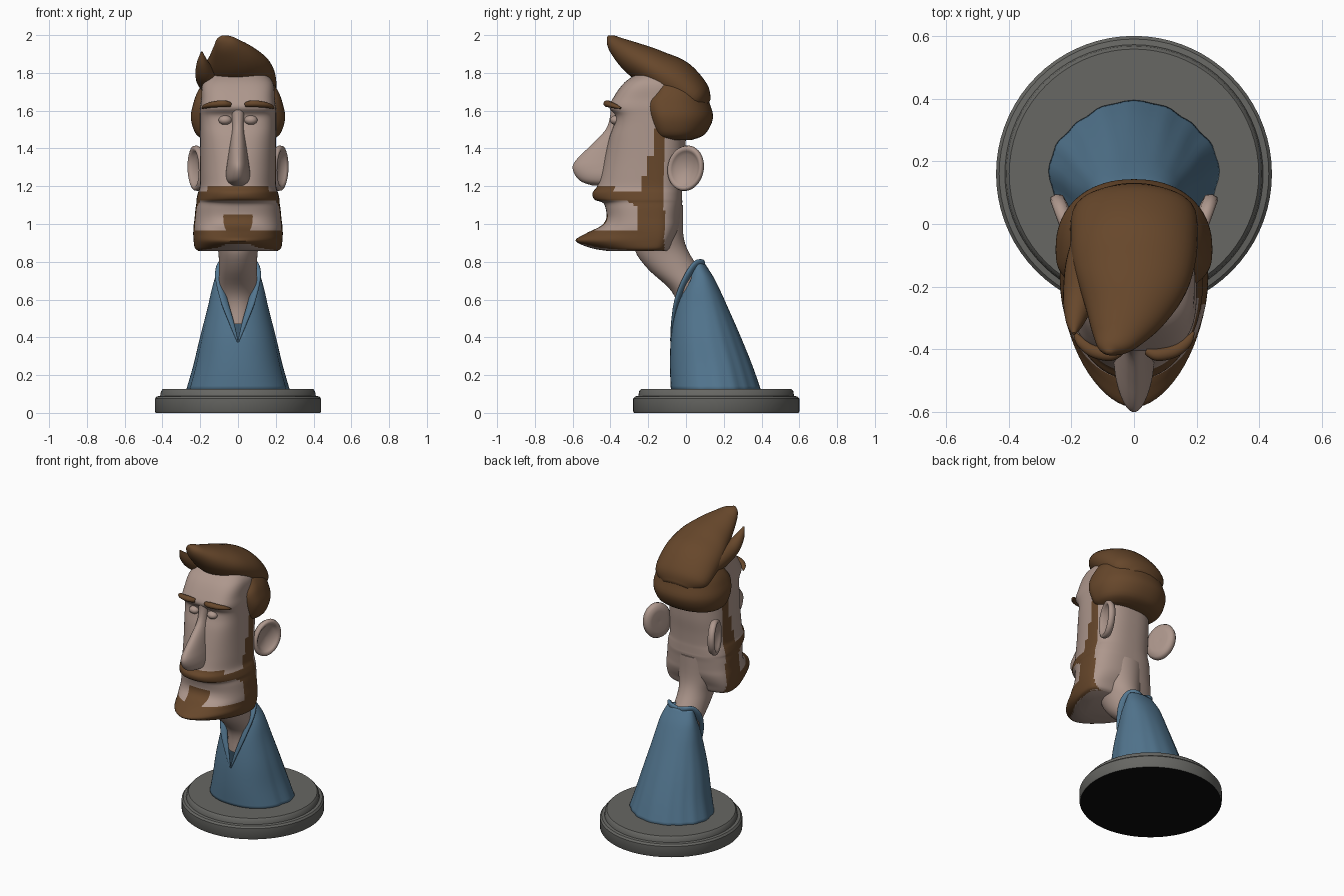
import bpy, bmesh, math
from mathutils import Matrix, Vector

if "Cube" in bpy.data.objects:
    bpy.data.objects.remove(bpy.data.objects["Cube"])


def material(name, rgb):
    m = bpy.data.materials.new(name)
    m.use_nodes = True
    m.diffuse_color = (*rgb, 1)
    m.node_tree.nodes["Principled BSDF"].inputs["Base Color"].default_value = (*rgb, 1)
    return m


skin = material("skin", (.42, .31, .265))
hair = material("brown hair", (.135, .063, .024))
blue = material("blue cloth", (.085, .18, .275))
grey = material("grey stone", (.135, .135, .125))
black = material("black underside", (.004, .004, .004))


def smooth_rows(rows, steps):
    """Catmull-Rom resampling of a list of parameter rows."""
    out = []
    for i in range(len(rows) - 1):
        a, b, c, d = (rows[max(0, min(len(rows) - 1, i + k))] for k in (-1, 0, 1, 2))
        for s in range(steps):
            t = s / steps
            out.append([q + .5 * t * (r - p + t * (2 * p - 5 * q + 4 * r - u + t * (3 * (q - r) + u - p)))
                        for p, q, r, u in zip(a, b, c, d)])
    return out + [list(rows[-1])]


def skin_rings(name, rings, mats, caps=(True, True), rule=None, matrix=None, angle=50):
    """Bridge rings of points into a mesh object."""
    bm = bmesh.new()
    loops = [[bm.verts.new(p) for p in ring] for ring in rings]
    n = len(rings[0])
    for lo, hi in zip(loops, loops[1:]):
        for i in range(n):
            bm.faces.new((lo[i], lo[(i + 1) % n], hi[(i + 1) % n], hi[i]))
    for use, loop in zip(caps, (loops[0], loops[-1])):
        if use:
            bm.faces.new(loop)
    if matrix:
        bm.transform(matrix)
    bmesh.ops.recalc_face_normals(bm, faces=bm.faces)
    if rule:
        for f in bm.faces:
            f.material_index = rule(f.calc_center_median(), f.normal)
    me = bpy.data.meshes.new(name)
    bm.to_mesh(me)
    bm.free()
    for m in mats:
        me.materials.append(m)
    ob = bpy.data.objects.new(name, me)
    bpy.context.collection.objects.link(ob)
    bpy.ops.object.select_all(action='DESELECT')
    ob.select_set(True)
    bpy.context.view_layer.objects.active = ob
    bpy.ops.object.shade_smooth_by_angle(angle=math.radians(angle))
    return ob


def power(v, p):
    return math.copysign(abs(v) ** (2 / p), v)


def section(z, front, back, mid, width, pf, pb, fold=0, n=72):
    """Horizontal outline with separate front and back curvature."""
    ring = []
    for i in range(n):
        t = math.tau * i / n
        c, s = math.cos(t), math.sin(t)
        p, depth = (pf, mid - front) if s < 0 else (pb, back - mid)
        k = 1 + fold * (math.cos(4 * t) - 1 + .3 * math.cos(16 * t)) * (s > -.3)
        ring.append((k * width * power(c, p), mid + k * depth * power(s, p), z))
    return ring


def stack(name, rows, mats, steps=4, **kw):
    return skin_rings(name, [section(*r) for r in smooth_rows(rows, steps)], mats, **kw)


def lock(name, rows, mat, side=(1, 0, 0), n=24):
    """Tapering elliptical tube; rows are x, y, z, radius along side, thickness."""
    rows = smooth_rows(rows, 5)
    rings = []
    for i, (x, y, z, ra, rb) in enumerate(rows):
        a, b = rows[max(i - 1, 0)], rows[min(i + 1, len(rows) - 1)]
        tan = (Vector(b[:3]) - Vector(a[:3])).normalized()
        u = Vector(side)
        u = (u - tan * u.dot(tan)).normalized()
        v = tan.cross(u)
        rings.append([Vector((x, y, z)) + u * ra * math.cos(math.tau * k / n)
                      + v * rb * math.sin(math.tau * k / n) for k in range(n)])
    return skin_rings(name, rings, [mat])


def lathe(name, profile, mats, n=72, **kw):
    rings = [[(r * math.cos(math.tau * i / n), r * math.sin(math.tau * i / n), z)
              for i in range(n)] for r, z in profile]
    return skin_rings(name, rings, mats, **kw)


# Round stepped plinth
lathe("plinth", [(.435, 0), (.44, .008), (.44, .075), (.43, .087), (.412, .09),
                 (.408, .115), (.398, .126)], [grey, black],
      rule=lambda c, n: int(n.z < -.9), matrix=Matrix.Translation((0, .16, 0)), angle=35)

# Shirt shell with the V opening cut out
shirt = stack("shirt", [
    (.12, -.08, .395, .17, .272, 2.2, 2.2, .035), (.25, -.085, .35, .15, .235, 2.2, 2.2, .03),
    (.4, -.08, .29, .12, .2, 2.2, 2.2, .02), (.55, -.06, .225, .1, .162, 2.2, 2.2, .01),
    (.65, -.03, .18, .085, .14, 2.2, 2.2, 0), (.72, 0, .145, .08, .12, 2.2, 2.2, 0),
    (.79, .02, .1, .06, .09, 2.2, 2.2, 0)], [blue], caps=(False, False))
wedge = [(0, .37), (.1, .7), (.1, .9), (-.1, .9), (-.1, .7)]
cutter = skin_rings("neck_cutter", [[(x, y, z) for x, z in wedge] for y in (-.3, .03)], [blue])
cutter.hide_render = True
shell = shirt.modifiers.new("thickness", 'SOLIDIFY')
shell.thickness, shell.offset = .012, -1
cut = shirt.modifiers.new("opening", 'BOOLEAN')
cut.object, cut.operation, cut.solver = cutter, 'DIFFERENCE', 'EXACT'
bpy.context.view_layer.objects.active = shirt
for m in ("thickness", "opening"):
    bpy.ops.object.modifier_apply(modifier=m)
bpy.data.objects.remove(cutter)

# Lapels along the opening and collar around the nape
for sx, label in ((1, "left"), (-1, "right")):
    lock(label + "_lapel", [
        (0, .085, .775, .02, .012), (sx * .05, .085, .79, .022, .014), (sx * .085, .05, .785, .024, .014),
        (sx * .1, .005, .72, .024, .014), (sx * .075, -.045, .6, .022, .012),
        (sx * .035, -.07, .48, .014, .008), (sx * .003, -.08, .38, .004, .004)], blue, side=(.6 * sx, 0, .8))

# Leaning neck
stack("neck", [
    (.47, -.045, .12, .04, .08, 2, 2), (.58, -.048, .14, .05, .095, 2, 2),
    (.66, -.09, .12, .02, .1, 2, 2), (.76, -.2, .07, -.06, .1, 2, 2),
    (.86, -.27, .01, -.12, .105, 2, 2), (.95, -.26, -.015, -.13, .125, 2, 2),
    (1.1, -.2, -.015, -.12, .14, 2, 2)], [skin])


# Head with painted beard, moustache and sideburns
def beard_rule(c, n):
    a = abs(c.x)
    if n.z < -.9 or c.y > -.115 or c.z > 1.5:
        return 0
    if c.z > 1.17:
        edge = -.25 + .08 * min(1, (c.z - 1.17) / .25)
        moustache = c.z < 1.2 and c.y < -.38
        return int(c.y > edge or moustache)
    cheek = .965 < c.z < 1.125 and c.y < -.25 - .06 * max(0, (c.z - 1.08) / .045)
    soul_patch = a < .07 and c.z < 1.05
    return int(not cheek or soul_patch)


stack("head", [
    (.858, -.42, -.1, -.19, .21, 1.9, 3), (.872, -.5, -.085, -.18, .228, 1.8, 3),
    (.91, -.585, -.07, -.17, .235, 1.8, 3), (.95, -.53, -.05, -.17, .237, 1.9, 2.8),
    (.99, -.45, -.035, -.17, .235, 2.3, 2.6), (1.03, -.422, -.03, -.17, .23, 2.5, 2.5),
    (1.08, -.425, -.025, -.17, .225, 2.5, 2.5), (1.112, -.44, -.02, -.17, .22, 2.4, 2.5),
    (1.13, -.485, -.02, -.17, .22, 2.2, 2.5), (1.165, -.495, -.02, -.17, .212, 2.2, 2.5),
    (1.2, -.47, -.02, -.17, .202, 2.3, 2.5), (1.27, -.45, -.015, -.17, .2, 2.4, 2.5),
    (1.36, -.43, -.005, -.17, .2, 2.5, 2.5), (1.46, -.405, .0, -.17, .2, 2.8, 2.5),
    (1.53, -.38, .01, -.17, .2, 3.2, 2.5), (1.575, -.375, .01, -.17, .2, 3.6, 2.5),
    (1.615, -.405, .01, -.17, .2, 3.6, 2.5), (1.66, -.39, .01, -.17, .195, 3.6, 2.5),
    (1.75, -.325, 0, -.16, .185, 3.2, 2.5), (1.82, -.22, -.03, -.13, .12, 2.5, 2.5)],
    [skin, hair], rule=beard_rule, steps=5)

# Long nose with a narrow bridge
stack("nose", [
    (1.205, -.5, -.36, -.42, .035, 2, 2), (1.225, -.555, -.36, -.43, .056, 2, 2),
    (1.26, -.588, -.36, -.43, .064, 1.9, 2), (1.305, -.6, -.36, -.42, .06, 1.9, 2),
    (1.35, -.572, -.36, -.4, .054, 1.9, 2), (1.42, -.5, -.34, -.38, .044, 2, 2),
    (1.5, -.425, -.32, -.36, .034, 2, 2), (1.57, -.402, -.32, -.36, .034, 2, 2),
    (1.63, -.4, -.32, -.36, .04, 2, 2)], [skin])

# Eyes, brows and ears
ear_profile = [(.001, -.02), (.6, -.025), (.9, -.02), (1, 0), (.97, .018), (.86, .024),
               (.74, .014), (.6, -.004), (.001, -.008)]
ball = [(math.sin(math.pi * (k + .02) / 12.04), math.cos(math.pi * (k + .02) / 12.04)) for k in range(13)]
for sx, label in ((1, "left"), (-1, "right")):
    lathe(label + "_eye", ball, [skin], n=24, matrix=Matrix.Translation((sx * .068, -.372, 1.55))
          @ Matrix.Diagonal((.035, .03, .025, 1)))
    lock(label + "_brow", [
        (sx * .04, -.405, 1.632, .012, .012), (sx * .075, -.417, 1.637, .018, .02),
        (sx * .13, -.405, 1.633, .016, .02), (sx * .17, -.375, 1.624, .012, .016),
        (sx * .19, -.345, 1.613, .004, .004)], hair, side=(0, 0, 1))
    place = (Matrix.Translation((sx * .215, 0, 1.295)) @ Matrix.Rotation(math.radians(-20 * sx), 4, 'Z')
             @ Matrix.Rotation(math.radians(-14), 4, 'X') @ Matrix.Diagonal((1, .1, .122, 1))
             @ Matrix.Rotation(math.radians(90 * sx), 4, 'Y'))
    lathe(label + "_ear", ear_profile, [skin], n=40, matrix=place, angle=80)

# Hair: rounded back band, swept quiff and a smaller side tuft
stack("back_hair", [
    (1.445, -.14, .03, -.06, .17, 3, 2.2), (1.475, -.175, .1, -.07, .222, 3, 2.2),
    (1.56, -.205, .143, -.08, .25, 3, 2.2), (1.64, -.225, .125, -.08, .236, 3, 2.2),
    (1.7, -.18, .105, -.08, .214, 3, 2.2), (1.77, -.17, .06, -.07, .17, 2.5, 2.2)], [hair])
lock("quiff", [
    (0, .1, 1.62, .1, .05), (0, .05, 1.66, .19, .1), (0, -.06, 1.75, .203, .125),
    (-.005, -.17, 1.82, .185, .105), (-.025, -.27, 1.875, .14, .087),
    (-.055, -.355, 1.935, .085, .055), (-.075, -.395, 1.975, .045, .03),
    (-.08, -.412, 1.995, .008, .006)], hair, n=40)
lock("side_tuft", [
    (-.12, -.03, 1.73, .07, .06), (-.15, -.14, 1.765, .07, .065), (-.175, -.24, 1.8, .052, .05),
    (-.188, -.31, 1.855, .03, .03), (-.192, -.35, 1.91, .005, .005)], hair)
